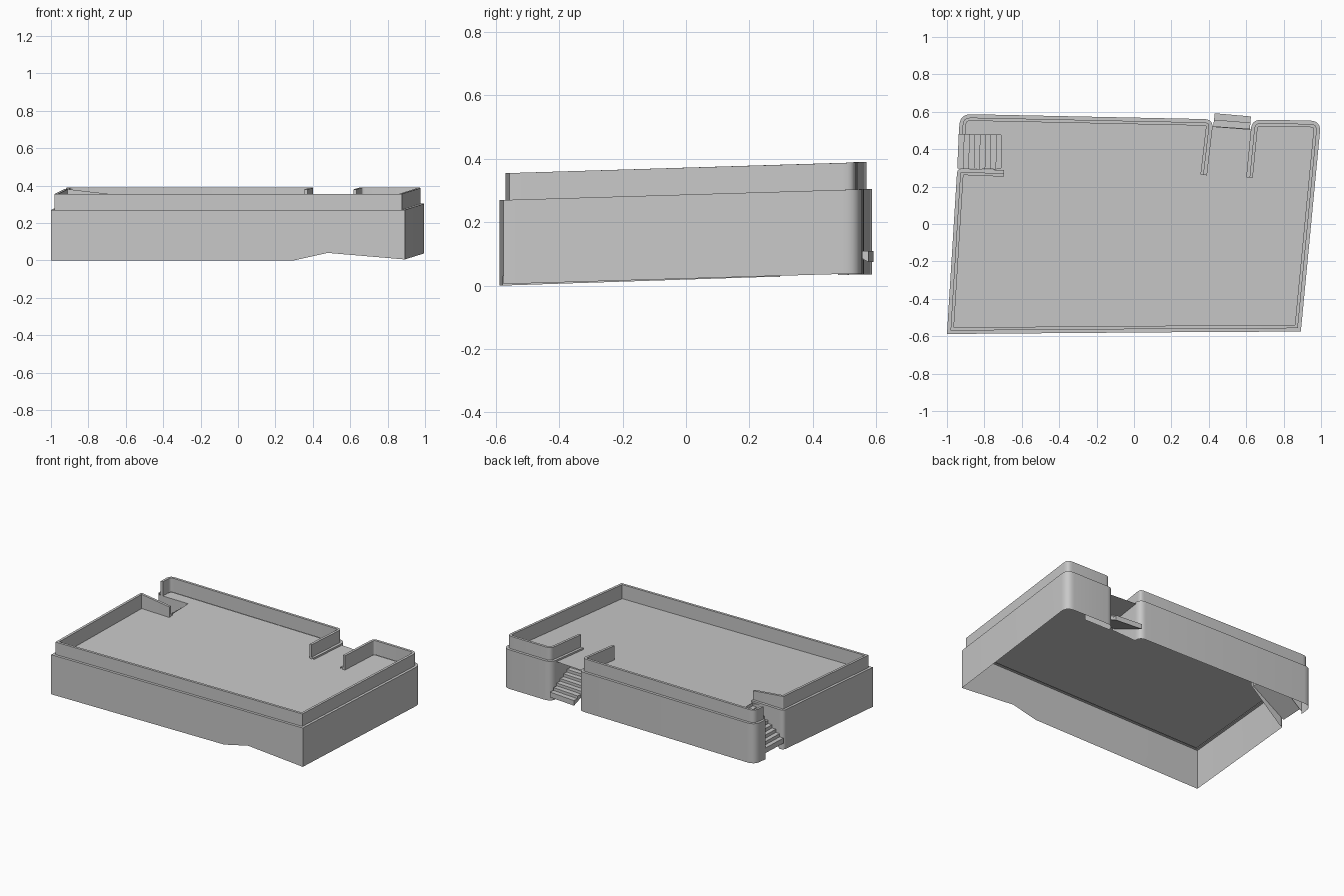
import bpy
import bmesh
from mathutils import Vector

cube = bpy.data.objects.get("Cube")
if cube:
    bpy.data.objects.remove(cube)

stone = bpy.data.materials.new("grey stone")
stone.use_nodes = True
stone.diffuse_color = (0.58, 0.58, 0.58, 1)
stone.node_tree.nodes["Principled BSDF"].inputs["Base Color"].default_value = stone.diffuse_color

LEDGE, PARAPET = 0.018, 0.035       # inward offsets of the parapet faces


def ledge_z(y):
    return 0.27 + 0.03 * (y + 0.58)


def floor_z(y):
    return ledge_z(y) - 0.012


def make_object(name, bm):
    mesh = bpy.data.meshes.new(name)
    bm.to_mesh(mesh)
    bm.free()
    mesh.materials.append(stone)
    obj = bpy.data.objects.new(name, mesh)
    bpy.context.collection.objects.link(obj)
    bpy.ops.object.select_all(action='DESELECT')
    obj.select_set(True)
    bpy.context.view_layer.objects.active = obj
    bpy.ops.object.shade_smooth_by_angle(angle=0.6)
    return obj


def rounded(points, steps=6):
    """Round path corners; each point is x, y, radius, bottom z, top drop."""
    out = []
    for i, (x, y, r, low, drop) in enumerate(points):
        p = Vector((x, y))
        if not r:
            out.append((p, low, drop))
            continue
        a = p + (Vector(points[i - 1][:2]) - p).normalized() * r
        b = p + (Vector(points[i + 1][:2]) - p).normalized() * r
        for k in range(steps + 1):
            t = k / steps
            out.append((a * (1 - t) ** 2 + p * 2 * t * (1 - t) + b * t * t, low, drop))
    return out


def offset(path, d):
    """Shift the path to its left, with mitred corners."""
    pts, out = [p for p, _, _ in path], []
    for i, p in enumerate(pts):
        prev = (p - pts[i - 1]).normalized() if i else None
        nxt = (pts[i + 1] - p).normalized() if i + 1 < len(pts) else prev
        prev = prev or nxt
        n1, n2 = Vector((-prev.y, prev.x)), Vector((-nxt.y, nxt.x))
        m = (n1 + n2).normalized()
        out.append(p + m * d / m.dot(n1))
    return out


def make_wall(name, path):
    """Retaining wall, ledge and parapet swept along the path."""
    bm = bmesh.new()
    lines = [offset(path, d) for d in (0, 0, LEDGE, LEDGE, PARAPET, PARAPET)]
    rings = []
    for i, (p, low, drop) in enumerate(path):
        ledge = ledge_z(p.y)
        top = ledge + 0.085 - drop
        heights = (low, ledge, ledge, top, top, floor_z(p.y))
        rings.append([bm.verts.new((*line[i], z)) for line, z in zip(lines, heights)])
    for a, b in zip(rings, rings[1:]):
        for k in range(len(a) - 1):
            bm.faces.new((a[k], b[k], b[k + 1], a[k + 1]))
    # end caps of the parapet
    for ring in (rings[0], rings[-1]):
        base = bm.verts.new((ring[2].co.x, ring[2].co.y, ring[5].co.z))
        bm.faces.new((base, ring[3], ring[4], ring[5]))
        bm.faces.new((ring[1], ring[2], base))
    bmesh.ops.recalc_face_normals(bm, faces=bm.faces)
    make_object(name, bm)
    return lines[-1]


def make_stairs(name, top_l, top_r, low_l, low_r, z_top, z_low, treads):
    """Stepped slab with a sloping underside."""
    bm = bmesh.new()
    thick, rise = 0.035, (z_top - z_low) / treads
    sides = []
    for a, b in ((top_l, low_l), (top_r, low_r)):
        a, b = Vector(a), Vector(b)
        pts = [(*a, z_top)]
        for k in range(treads):
            z = z_top - rise * (k + 1)
            pts += [(*a.lerp(b, k / treads), z), (*a.lerp(b, (k + 1) / treads), z)]
        pts += [(*b, z_low - thick), (*a, z_top - thick - rise)]
        sides.append([bm.verts.new(p) for p in pts])
    n = len(sides[0])
    for i in range(n):
        j = (i + 1) % n
        bm.faces.new((sides[0][i], sides[0][j], sides[1][j], sides[1][i]))
    for side in sides:
        bm.faces.new(side)
    bmesh.ops.recalc_face_normals(bm, faces=bm.faces)
    make_object(name, bm)


# back wall: from the back stairs round to the side stairs
back_path = rounded([
    (0.39, 0.26, 0, 0.23, 0),
    (0.425, 0.56, 0.05, 0.035, 0),
    (-0.93, 0.588, 0.06, 0.035, 0),
    (-0.937, 0.48, 0, 0.033, 0)])
# main wall: from the side stairs round the front to the back stairs
main_path = rounded([
    (-0.695, 0.288, 0, 0.23, 0.025),
    (-0.945, 0.298, 0.03, 0.028, 0),
    (-1.0, -0.588, 0, 0, 0),
    (0.3, -0.578, 0, 0, 0),
    (0.48, -0.577, 0, 0.04, 0),
    (0.892, -0.575, 0, 0.005, 0),
    (1.0, 0.552, 0.06, 0.037, 0),
    (0.63, 0.558, 0.05, 0.037, 0),
    (0.60, 0.25, 0, 0.23, 0)])
back_inner = make_wall("back_wall", back_path)
main_inner = make_wall("main_wall", main_path)

# terrace floor, notched for both stairs
outline = (back_inner + [Vector((-0.71, 0.475)), Vector((-0.71, 0.30))] + main_inner
           + [Vector((0.602, 0.28)), Vector((0.392, 0.28))])
bm = bmesh.new()
face = bm.faces.new([bm.verts.new((p.x, p.y, floor_z(p.y))) for p in outline])
if face.normal.z < 0:
    face.normal_flip()
bmesh.ops.triangulate(bm, faces=[face])
make_object("terrace_floor", bm)

# stairs
make_stairs("back_stairs", (0.395, 0.28), (0.602, 0.28), (0.432, 0.592), (0.625, 0.575),
            floor_z(0.28), 0.11, 9)
make_stairs("side_stairs", (-0.71, 0.475), (-0.71, 0.292), (-0.937, 0.48), (-0.945, 0.298),
            floor_z(0.4), 0.11, 8)

# cheek closing the open side of the side stairs
bm = bmesh.new()
z = floor_z(0.48)
bm.faces.new([bm.verts.new(p) for p in (
    (-0.937, 0.48, 0.05), (-0.937, 0.48, z), (-0.71, 0.475, z), (-0.71, 0.475, z - 0.05))])
make_object("side_stair_cheek", bm)
